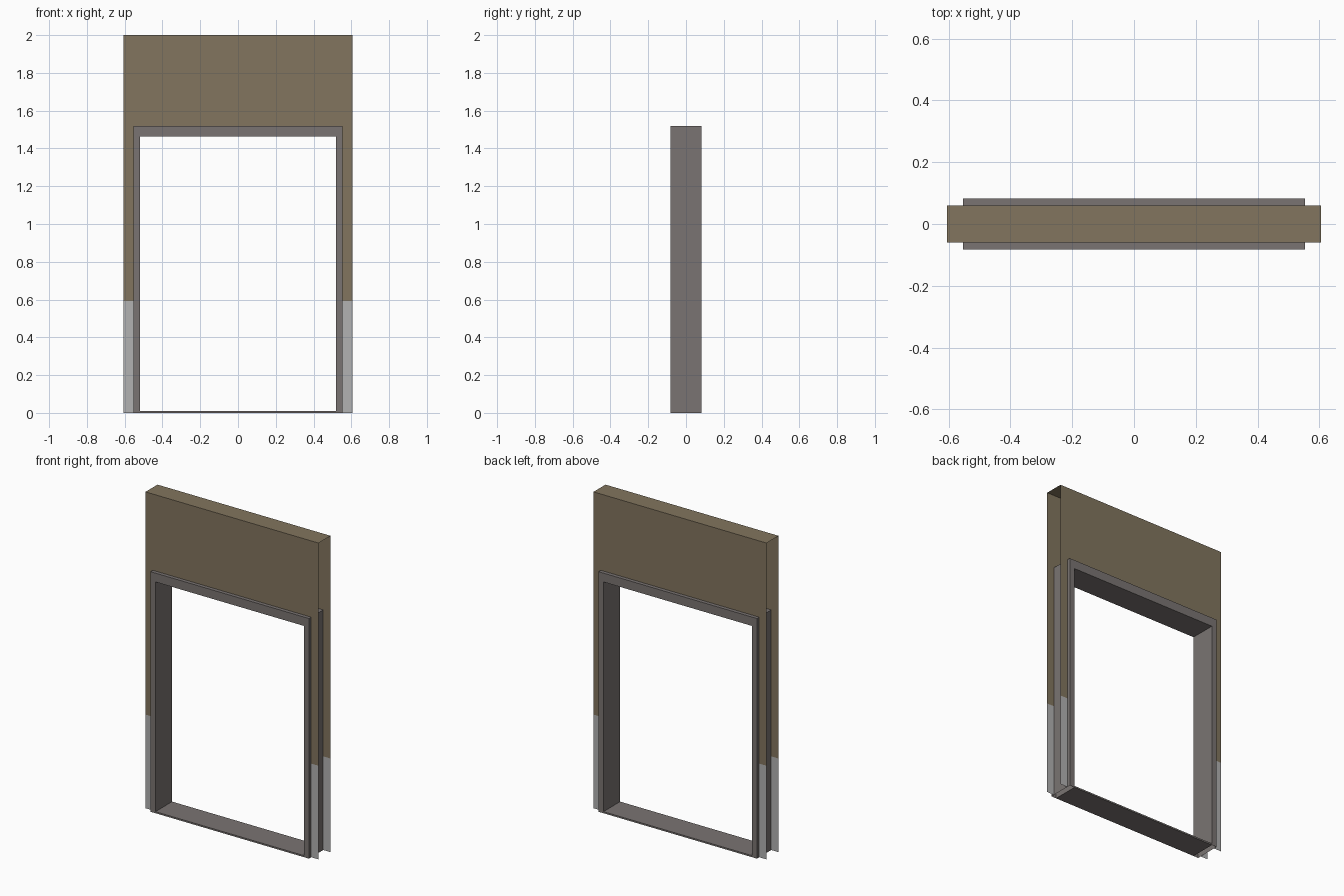
import bpy, bmesh

if "Cube" in bpy.data.objects:
    bpy.data.objects.remove(bpy.data.objects["Cube"])

W, T, H = 0.605, 0.06, 2.0        # wall half width, half thickness, height
A, FH = 0.554, 1.518              # frame outer half width, height
B, IH = 0.519, 1.462              # frame opening half width, height
D = 0.083                         # frame half depth
BAND = 0.592                      # height of the grey lower wall
SILL = 0.01


def material(name, rgb):
    m = bpy.data.materials.new(name)
    lin = [((c / 255 + 0.055) / 1.055) ** 2.4 for c in rgb]
    m.diffuse_color = (*lin, 1)
    m.use_nodes = True
    m.node_tree.nodes["Principled BSDF"].inputs["Base Color"].default_value = m.diffuse_color
    return m


brown = material("brown wall paint", (130, 117, 94))
pale = material("pale grey base", (178, 178, 178))
metal = material("warm grey frame", (122, 116, 114))


def make(name, quads, mats, rule=None, recalc=False):
    bm = bmesh.new()
    for q in quads:
        bm.faces.new([bm.verts.new(p) for p in q])
    bmesh.ops.remove_doubles(bm, verts=bm.verts, dist=1e-5)
    if recalc:
        bmesh.ops.recalc_face_normals(bm, faces=bm.faces)
    for f in bm.faces:
        f.material_index = rule(f) if rule else 0
    me = bpy.data.meshes.new(name)
    bm.to_mesh(me)
    bm.free()
    for m in mats:
        me.materials.append(m)
    ob = bpy.data.objects.new(name, me)
    bpy.context.collection.objects.link(ob)
    return ob


# Wall: front and back sheets around the doorway, plus a top; the ends stay open
rects = [(-W, W, FH, H)]
for x0, x1 in ((-W, -A), (A, W)):
    rects += [(x0, x1, 0, BAND), (x0, x1, BAND, FH)]
quads = [[(-W, -T, H), (W, -T, H), (W, T, H), (-W, T, H)]]
for x0, x1, z0, z1 in rects:
    front = [(x0, -T, z0), (x1, -T, z0), (x1, -T, z1), (x0, -T, z1)]
    quads.append(front)
    quads.append([(x, T, z) for x, _, z in reversed(front)])
make("wall", quads, [brown, pale],
     lambda f: 1 if f.calc_center_median().z < BAND else 0)

# Door frame: three-sided band swept through the depth, open at the feet
outer = [(-A, 0), (-A, FH), (A, FH), (A, 0)]
inner = [(-B, 0), (-B, IH), (B, IH), (B, 0)]
quads = []
for i in range(3):
    for y in (-D, D):             # flat casing faces
        quads.append([(x, y, z) for x, z in
                      (outer[i], outer[i + 1], inner[i + 1], inner[i])])
    for path in (outer, inner):   # reveals and outer sides
        (xa, za), (xb, zb) = path[i], path[i + 1]
        quads.append([(xa, -D, za), (xb, -D, zb), (xb, D, zb), (xa, D, za)])
make("door_frame", quads, [metal], recalc=True)

# Threshold plate
corners = [(-B, -D), (B, -D), (B, D), (-B, D)]
quads = [[(x, y, z) for x, y in corners] for z in (0, SILL)]
for i in range(4):
    (xa, ya), (xb, yb) = corners[i], corners[(i + 1) % 4]
    quads.append([(xa, ya, 0), (xb, yb, 0), (xb, yb, SILL), (xa, ya, SILL)])
make("threshold", quads, [metal], recalc=True)
